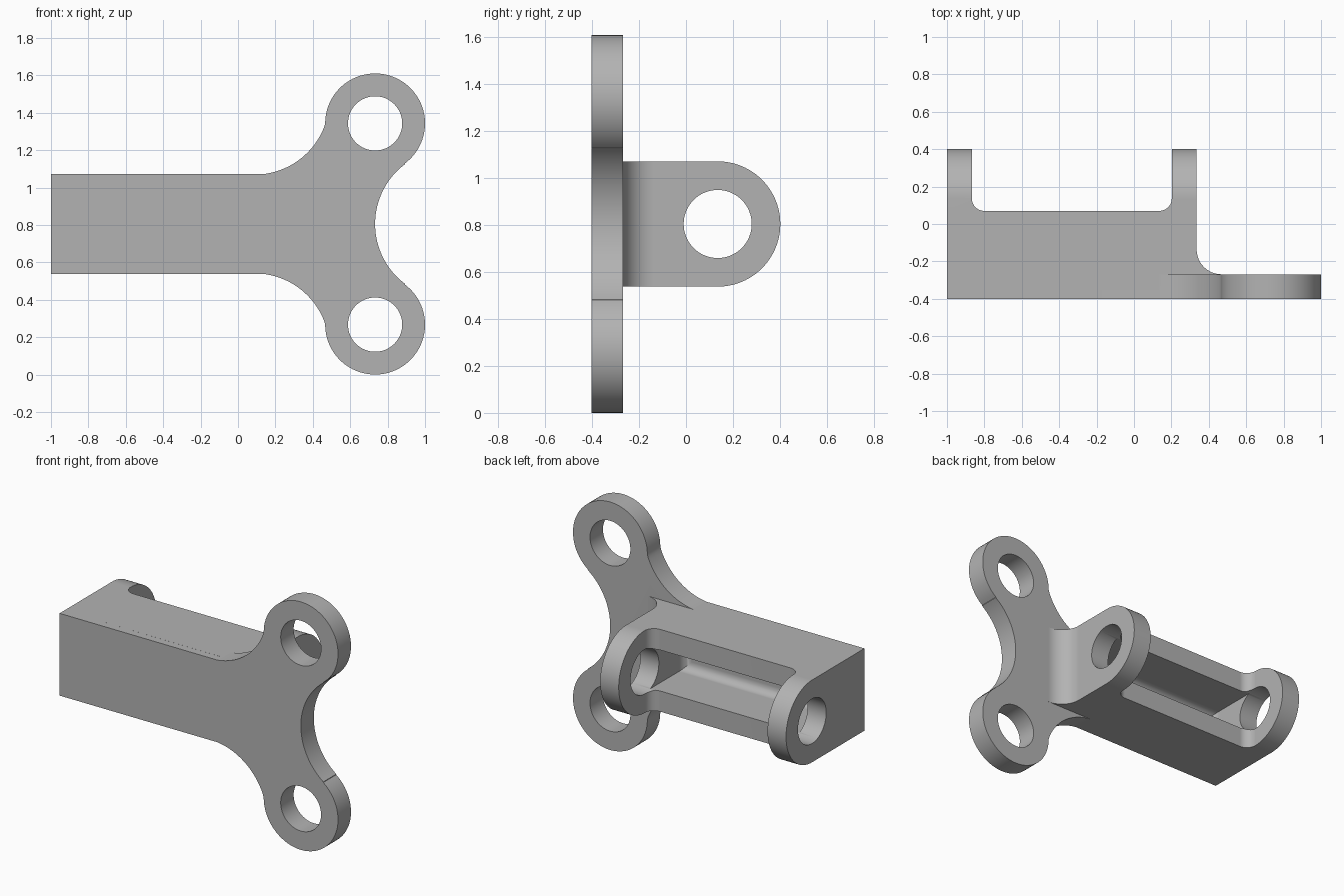
import bpy
import bmesh
from math import cos, sin, radians

if "Cube" in bpy.data.objects:
    bpy.data.objects.remove(bpy.data.objects["Cube"], do_unlink=True)

MID = 0.805      # height of the symmetry plane
HALF = 0.267     # half height of the arm, and radius of every rounded end
HOLE = 0.145     # pin hole radius
WALL = 0.133     # wall thickness
FRONT, REAR = -0.402, 0.402
BACK = FRONT + WALL       # back face of the plate
RIM = 0.07                # open edge of the channel
EAR_IN, EAR_OUT = 0.202, 0.335

grey = bpy.data.materials.new("mid grey")
grey.use_nodes = True
tone = (0.45, 0.45, 0.45, 1)
grey.diffuse_color = tone
grey.node_tree.nodes["Principled BSDF"].inputs["Base Color"].default_value = tone


def arc(u, v, r, start, end, n=24):
    angles = [radians(start + (end - start) * i / n) for i in range(n + 1)]
    return [(u + r * cos(a), v + r * sin(a)) for a in angles]


def prism(name, outline, axis, low, high, bevel=None):
    """Extrude a 2D outline along the named axis."""
    place = {"x": lambda u, v, w: (w, u, v),
             "y": lambda u, v, w: (u, w, v),
             "z": lambda u, v, w: (u, v, w)}[axis]
    bm = bmesh.new()
    face = bm.faces.new([bm.verts.new(place(u, v, low)) for u, v in outline])
    top = bmesh.ops.extrude_face_region(bm, geom=[face])["geom"]
    for v in top:
        if isinstance(v, bmesh.types.BMVert):
            v.co["xyz".index(axis)] = high
    bmesh.ops.remove_doubles(bm, verts=bm.verts, dist=0.003)
    if bevel:   # round the edges lying at the low end
        k = "xyz".index(axis)
        edges = [e for e in bm.edges if all(abs(v.co[k] - low) < 1e-4 for v in e.verts)]
        bmesh.ops.bevel(bm, geom=edges, offset=bevel, segments=8, profile=0.5,
                        affect="EDGES")
    bmesh.ops.recalc_face_normals(bm, faces=bm.faces)
    mesh = bpy.data.meshes.new(name)
    bm.to_mesh(mesh)
    bm.free()
    mesh.materials.append(grey)
    obj = bpy.data.objects.new(name, mesh)
    bpy.context.collection.objects.link(obj)
    return obj


def combine(target, tool, operation):
    mod = target.modifiers.new(operation.lower(), "BOOLEAN")
    mod.operation = operation
    mod.solver = "EXACT"
    mod.object = tool
    bpy.context.view_layer.objects.active = target
    bpy.ops.object.modifier_apply(modifier=mod.name)
    bpy.data.objects.remove(tool, do_unlink=True)


def rect(u0, u1, v0, v1):
    return [(u0, v0), (u1, v0), (u1, v1), (u0, v1)]


# Arm with two ears, seen from above, with fillets at the ears and the foot
r = 0.067
left_in = -1 + WALL
side = [(-1, FRONT + 0.05), (EAR_OUT + WALL, FRONT + 0.05)]
side += arc(EAR_OUT + WALL, BACK + WALL, WALL, 270, 180, 16)
side += [(EAR_OUT, REAR), (EAR_IN, REAR)]
side += arc(EAR_IN - r, RIM + r, r, 0, -90, 10)
side += arc(left_in + r, RIM + r, r, 270, 180, 10)
side += [(left_in, REAR), (-1, REAR)]
bracket = prism("bracket", side, "z", MID - HALF, MID + HALF)

# Round off the ears
ear = [(-0.6, MID - HALF)] + arc(REAR - HALF, MID, HALF, -90, 90, 48) + [(-0.6, MID + HALF)]
combine(bracket, prism("ear_rounding", ear, "x", -1.2, 1.2), "INTERSECT")

# Front plate with two lobes, mirrored about the middle height
upper = [(-1, HALF)]
upper += arc(0.088, 0.664, 0.4, -83.5, -18.5)
upper += arc(0.733, 0.538, HALF, 180, -53, 48)
upper += arc(1.133, 0, 0.4, 126.7, 180)
lower = [(u, -v) for u, v in reversed(upper[:-1])]
outline = [(u, MID + v) for u, v in upper + lower]
combine(bracket, prism("front_plate", outline, "y", FRONT, BACK), "UNION")

# Channel pocket with a rounded floor
pocket = rect(left_in, EAR_IN, MID - WALL, MID + WALL)
combine(bracket, prism("pocket", pocket, "y", BACK, RIM + 0.13, bevel=0.055), "DIFFERENCE")

# Pin holes through the ears and through the lobes
ring = arc(REAR - HALF, MID, HOLE, 0, 360, 64)[:-1]
combine(bracket, prism("ear_holes", ring, "x", -1.2, 0.6), "DIFFERENCE")
for sign in (-1, 1):
    ring = arc(0.733, MID + sign * 0.538, HOLE, 0, 360, 64)[:-1]
    combine(bracket, prism("lobe_hole", ring, "y", -0.6, 0), "DIFFERENCE")

# Smooth curved walls, keep flat faces flat
bpy.ops.object.select_all(action="DESELECT")
bracket.select_set(True)
bpy.context.view_layer.objects.active = bracket
bpy.ops.object.shade_smooth_by_angle(angle=radians(30))
weighted = bracket.modifiers.new("weighted_normals", "WEIGHTED_NORMAL")
weighted.keep_sharp = True
